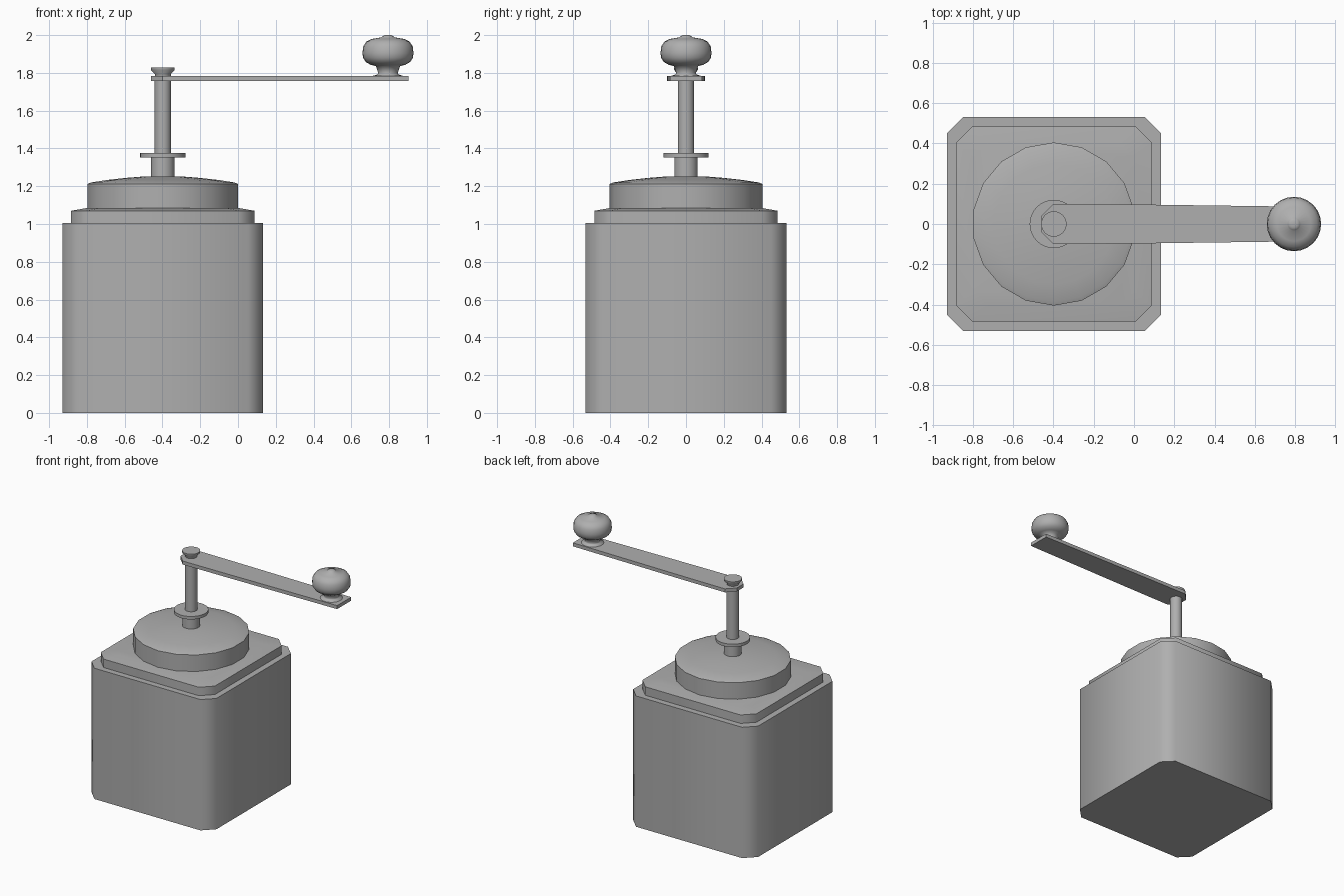
import bpy, bmesh
from math import sin, cos, pi, radians

if "Cube" in bpy.data.objects:
    bpy.data.objects.remove(bpy.data.objects["Cube"])

CX = -0.398    # axis of body and shaft
KX = 0.794     # axis of knob

grey = bpy.data.materials.new("dark_grey")
grey.diffuse_color = (0.43, 0.43, 0.43, 1)
grey.use_nodes = True
grey.node_tree.nodes["Principled BSDF"].inputs["Base Color"].default_value = grey.diffuse_color


def loft(name, rings, angle=35):
    """Skin a stack of equal-sized point rings and cap both ends."""
    bm = bmesh.new()
    rows = [[bm.verts.new(p) for p in ring] for ring in rings]
    n = len(rows[0])
    for a, b in zip(rows, rows[1:]):
        for i in range(n):
            j = (i + 1) % n
            bm.faces.new((a[i], a[j], b[j], b[i]))
    bm.faces.new(rows[0][::-1])
    bm.faces.new(rows[-1])
    bmesh.ops.recalc_face_normals(bm, faces=bm.faces)
    mesh = bpy.data.meshes.new(name)
    bm.to_mesh(mesh)
    bm.free()
    mesh.materials.append(grey)
    ob = bpy.data.objects.new(name, mesh)
    bpy.context.collection.objects.link(ob)
    bpy.ops.object.select_all(action='DESELECT')
    ob.select_set(True)
    bpy.context.view_layer.objects.active = ob
    bpy.ops.object.shade_smooth_by_angle(angle=radians(angle))
    return ob


def turned(name, x, profile, sides=32, angle=35):
    """Revolve (radius, z) pairs about a vertical axis at x."""
    return loft(name, [[(x + r * cos(pi / 2 + 2 * pi * i / sides),
                         r * sin(pi / 2 + 2 * pi * i / sides), z)
                        for i in range(sides)] for r, z in profile], angle)


def octagon(half, cut, z):
    """Square ring with cut corners."""
    c = half - cut
    pts = [(half, -c), (half, c), (c, half), (-c, half),
           (-half, c), (-half, -c), (-c, -half), (c, -half)]
    return [(CX + x, y, z) for x, y in pts]


# Box body and stepped lid plate
loft("body", [octagon(0.531, 0.08, 0), octagon(0.531, 0.08, 1.005)], 50)
loft("lid_plate", [octagon(0.485, 0.08, 1.0), octagon(0.485, 0.08, 1.07),
                   octagon(0.40, 0.07, 1.085)], 50)

# Low domed hopper cover
turned("dome", CX, [(0.405, 1.07), (0.405, 1.212), (0.385, 1.22), (0.30, 1.233),
                    (0.20, 1.244), (0.10, 1.252), (0.03, 1.253)], 18)

# Shaft with collar and disc
turned("collar", CX, [(0.062, 1.24), (0.062, 1.36)])
turned("disc", CX, [(0.12, 1.353), (0.12, 1.376)])
turned("shaft", CX, [(0.043, 1.37), (0.043, 1.765)])

# Flat tapered crank arm
outline = [(-0.46, -0.04), (-0.40, -0.10), (0.0, -0.097), (0.902, -0.085),
           (0.902, 0.085), (0.0, 0.097), (-0.40, 0.10), (-0.46, 0.04)]
loft("crank_arm", [[(x, y, z) for x, y in outline] for z in (1.757, 1.784)])

# Flared bolt on top of the shaft
turned("bolt", CX, [(0.042, 1.775), (0.042, 1.793), (0.063, 1.815), (0.063, 1.828)], 32, 50)

# Turned handle knob
turned("knob", KX, [(0.08, 1.78), (0.078, 1.785), (0.055, 1.792), (0.052, 1.80),
                    (0.064, 1.836), (0.09, 1.842), (0.118, 1.858), (0.132, 1.88),
                    (0.135, 1.905), (0.131, 1.94), (0.115, 1.965), (0.085, 1.98),
                    (0.034, 1.988), (0.03, 1.994), (0.016, 2.0), (0.002, 2.0)], 24, 80)
